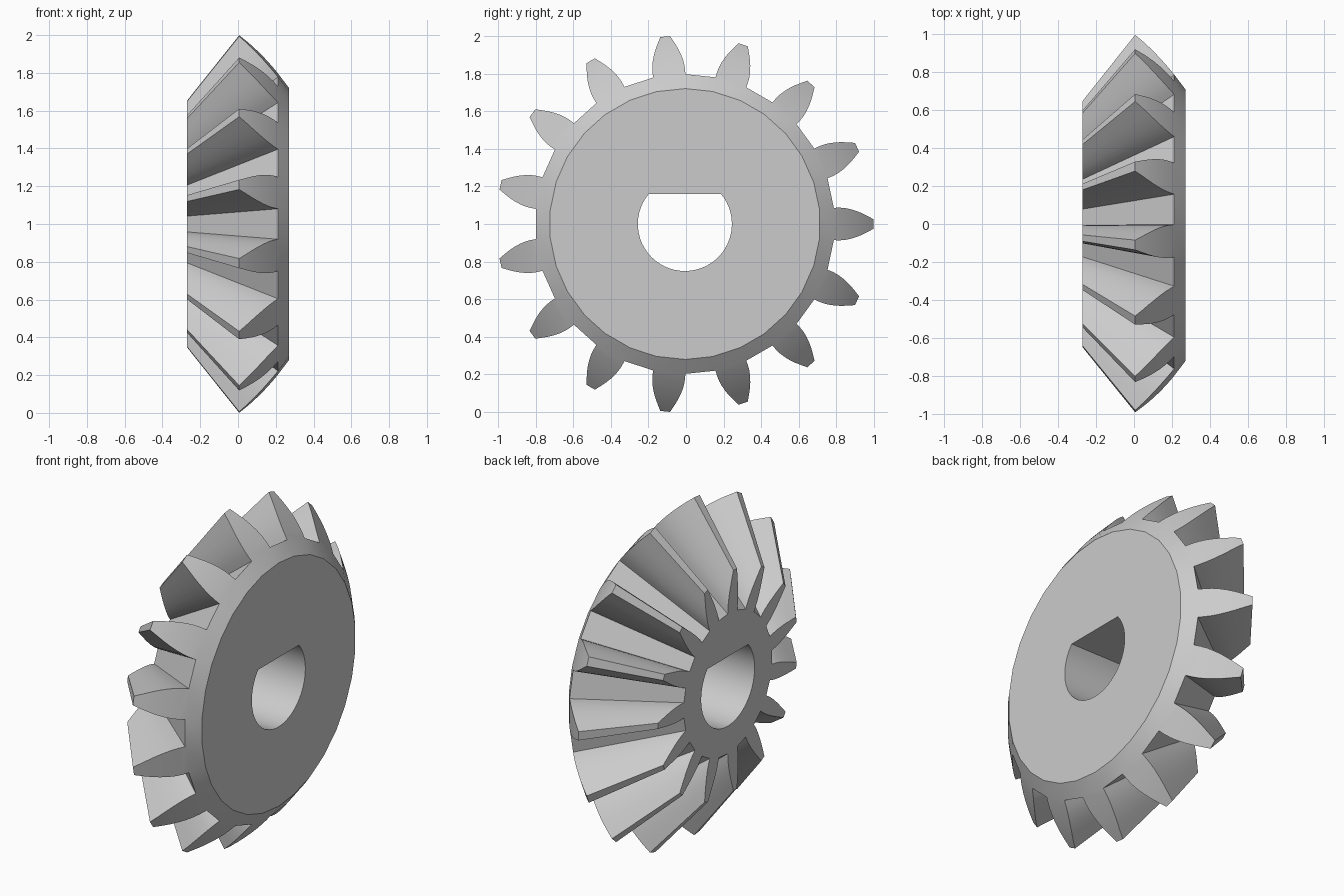
import bpy, bmesh
from math import sin, cos, pi, sqrt, radians
from mathutils import Vector

old = bpy.data.objects.get("Cube")
if old:
    bpy.data.objects.remove(old)

TEETH = 15
APEX = -0.79            # tip of the pitch cone on the gear axis (x)
SPHERE = 1.28           # the wide end lies on a sphere around the apex
SMALL_X, BACK_X = -0.27, 0.27
CENTRE = Vector((0, -0.006, 1))
# Tooth flank from root to tip: radius along the tooth, half width
FLANK = [(0.792, 0.086), (0.82, 0.087), (0.85, 0.085), (0.88, 0.079),
         (0.91, 0.070), (0.94, 0.058), (0.97, 0.043), (1.002, 0.026)]


def on_sphere(y, z):
    return Vector((APEX + sqrt(SPHERE ** 2 - y * y - z * z), y, z))


def to_small_end(p):
    # Slide a point towards the apex until it meets the small end plane
    k = (SMALL_X - APEX) / (p.x - APEX)
    return Vector((SMALL_X, p.y * k, p.z * k))


def make_object(name, bm):
    bmesh.ops.recalc_face_normals(bm, faces=bm.faces[:])
    mesh = bpy.data.meshes.new(name)
    bm.to_mesh(mesh)
    bm.free()
    ob = bpy.data.objects.new(name, mesh)
    bpy.context.collection.objects.link(ob)
    ob.location = CENTRE
    return ob


# Gear body with straight bevel teeth
bm = bmesh.new()
n = len(FLANK)
big, roots = [], []
for t in range(TEETH):
    a = t * 2 * pi / TEETH
    sides = [(r, -w) for r, w in FLANK] + [(r, w) for r, w in reversed(FLANK)]
    tooth = [bm.verts.new(on_sphere(r * cos(a) - w * sin(a), r * sin(a) + w * cos(a)))
             for r, w in sides]
    for i in range(n - 1):                       # curved wide end of the tooth
        bm.faces.new((tooth[i], tooth[i + 1], tooth[-2 - i], tooth[-1 - i]))
    big += tooth
    roots += [tooth[0], tooth[-1]]

small = [bm.verts.new(to_small_end(v.co)) for v in big]
for i in range(len(big)):                        # flanks, tips and root lands
    j = (i + 1) % len(big)
    bm.faces.new((big[i], big[j], small[j], small[i]))
bm.faces.new(small)

rim = []
for v in roots:                                  # rounded back rim
    d = Vector((0, v.co.y, v.co.z)).normalized() * 0.72
    rim.append(bm.verts.new((BACK_X, d.y, d.z)))
for i in range(len(rim)):
    j = (i + 1) % len(rim)
    bm.faces.new((roots[i], roots[j], rim[j], rim[i]))
bm.faces.new(rim)
gear = make_object("bevel_gear", bm)

# D-shaped shaft bore
bm = bmesh.new()
start, end = radians(140), radians(400)
arc = [start + (end - start) * i / 40 for i in range(41)]
loop = [bm.verts.new((-0.5, 0.25 * cos(a), 0.25 * sin(a))) for a in arc]
face = bm.faces.new(loop)
out = bmesh.ops.extrude_face_region(bm, geom=[face])
bmesh.ops.translate(bm, vec=(1, 0, 0),
                    verts=[g for g in out["geom"] if isinstance(g, bmesh.types.BMVert)])
cutter = make_object("bore_cutter", bm)
cutter.hide_render = True

bpy.ops.object.select_all(action='DESELECT')
gear.select_set(True)
bpy.context.view_layer.objects.active = gear
cut = gear.modifiers.new("bore", 'BOOLEAN')
cut.operation = 'DIFFERENCE'
cut.solver = 'EXACT'
cut.object = cutter
bpy.ops.object.modifier_apply(modifier=cut.name)
bpy.data.objects.remove(cutter)

# Plain grey metal
mat = bpy.data.materials.new("grey_metal")
mat.use_nodes = True
grey = (0.6, 0.6, 0.6, 1)
mat.diffuse_color = grey
mat.node_tree.nodes["Principled BSDF"].inputs["Base Color"].default_value = grey
gear.data.materials.clear()
gear.data.materials.append(mat)
bpy.ops.object.shade_smooth_by_angle(angle=radians(30))
